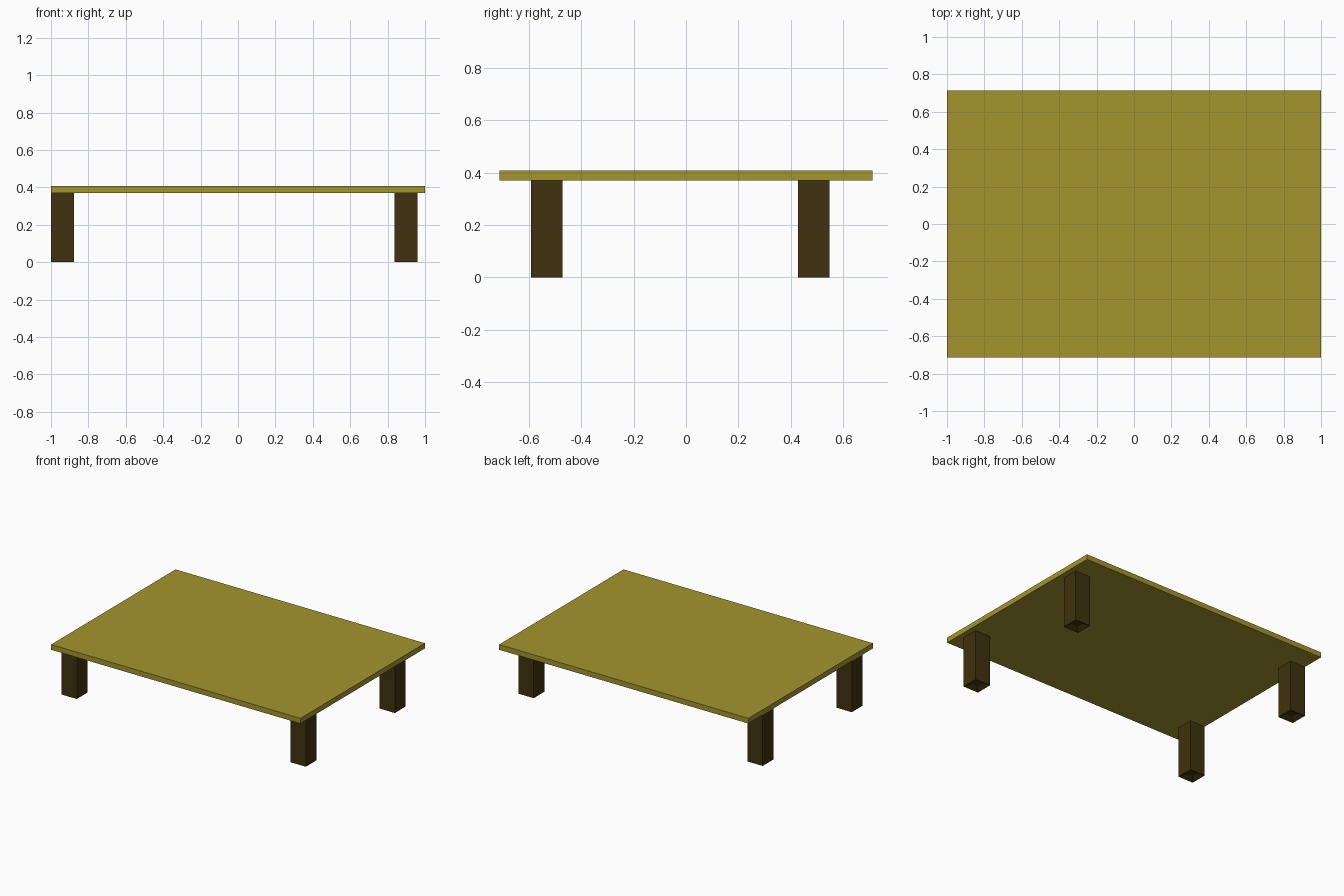
import bpy, bmesh
from mathutils import Vector

if "Cube" in bpy.data.objects:
    bpy.data.objects.remove(bpy.data.objects["Cube"])


def material(name, rgb):
    m = bpy.data.materials.new(name)
    m.diffuse_color = (*rgb, 1)
    m.use_nodes = True
    m.node_tree.nodes["Principled BSDF"].inputs["Base Color"].default_value = m.diffuse_color
    return m


def box(name, lo, hi, mat, recess=False):
    lo, hi = Vector(lo), Vector(hi)
    bm = bmesh.new()
    bmesh.ops.create_cube(bm, size=1)
    for v in bm.verts:
        v.co = Vector((lo[i] + (v.co[i] + 0.5) * (hi[i] - lo[i]) for i in range(3)))
    bm.normal_update()
    if recess:
        # small square socket in the underside
        foot = min(bm.faces, key=lambda f: f.normal.z)
        bmesh.ops.inset_individual(bm, faces=[foot], thickness=0.045)
        bmesh.ops.translate(bm, verts=foot.verts, vec=(0, 0, 0.02))
    mesh = bpy.data.meshes.new(name)
    bm.to_mesh(mesh)
    bm.free()
    mesh.materials.append(mat)
    obj = bpy.data.objects.new(name, mesh)
    bpy.context.collection.objects.link(obj)
    return obj


olive = material("olive yellow", (0.367, 0.301, 0.026))
brown = material("dark brown", (0.051, 0.032, 0.0044))

# table top
box("table_top", (-1, -0.713, 0.37), (1, 0.713, 0.408), olive)

# four legs, set slightly off centre
S = 0.122
for side, x in (("left", -1.0), ("right", 0.837)):
    for end, y in (("front", -0.593), ("back", 0.427)):
        box(f"{end}_{side}_leg", (x, y, 0), (x + S, y + S, 0.37), brown, True)
